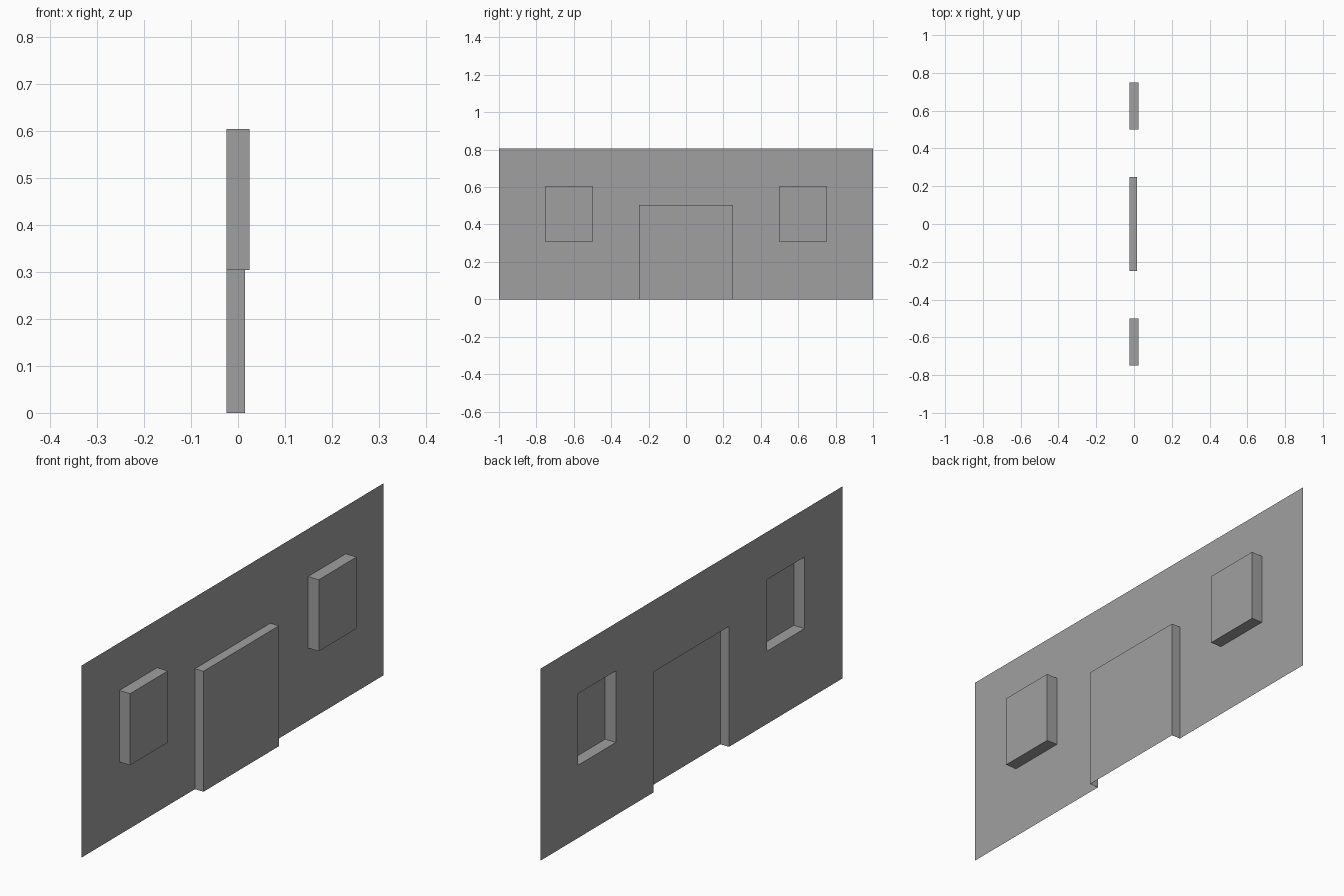
import bpy
import bmesh

cube = bpy.data.objects.get("Cube")
if cube:
    bpy.data.objects.remove(cube, do_unlink=True)

BACK = -0.025      # plane of the thin wall sheet
HEIGHT = 0.805
# name: (y min, y max, z min, z max, x of the raised panel)
PARTS = {
    "front_window": (-0.75, -0.5, 0.305, 0.605, 0.025),
    "door": (-0.25, 0.25, 0, 0.505, 0.015),
    "back_window": (0.5, 0.75, 0.305, 0.605, 0.025),
}

grey = bpy.data.materials.new("plain grey")
grey.use_nodes = True
colour = (0.35, 0.35, 0.35, 1)
grey.diffuse_color = colour
grey.node_tree.nodes["Principled BSDF"].inputs["Base Color"].default_value = colour


def add_object(name, bm):
    bmesh.ops.remove_doubles(bm, verts=bm.verts, dist=0.0001)
    mesh = bpy.data.meshes.new(name)
    bm.to_mesh(mesh)
    bm.free()
    mesh.materials.append(grey)
    bpy.context.collection.objects.link(bpy.data.objects.new(name, mesh))


def sheet(bm, y0, y1, z0, z1, x):
    """Upright rectangle facing +x."""
    corners = [(y0, z0), (y1, z0), (y1, z1), (y0, z1)]
    return bm.faces.new([bm.verts.new((x, y, z)) for y, z in corners])


# Wall sheet, left open behind the door and the windows
bm = bmesh.new()
ys = sorted({-1, 1} | {y for p in PARTS.values() for y in p[:2]})
zs = sorted({0, HEIGHT} | {z for p in PARTS.values() for z in p[2:4]})
for y0, y1 in zip(ys, ys[1:]):
    for z0, z1 in zip(zs, zs[1:]):
        y, z = (y0 + y1) / 2, (z0 + z1) / 2
        if not any(p[0] < y < p[1] and p[2] < z < p[3] for p in PARTS.values()):
            sheet(bm, y0, y1, z0, z1, BACK)
add_object("wall", bm)

# Raised door and windows: panel plus jambs, hollow from behind
for name, (y0, y1, z0, z1, x) in PARTS.items():
    bm = bmesh.new()
    panel = sheet(bm, y0, y1, z0, z1, x)
    for edge in list(panel.edges):
        a, b = [loop.vert for loop in panel.loops if loop.edge in (edge,)] + [None]
        b = edge.other_vert(a)
        if a.co.z == b.co.z == 0:
            continue  # the door is open at the ground
        back = [bm.verts.new((BACK, v.co.y, v.co.z)) for v in (a, b)]
        bm.faces.new((b, a, back[0], back[1]))
    add_object(name, bm)
